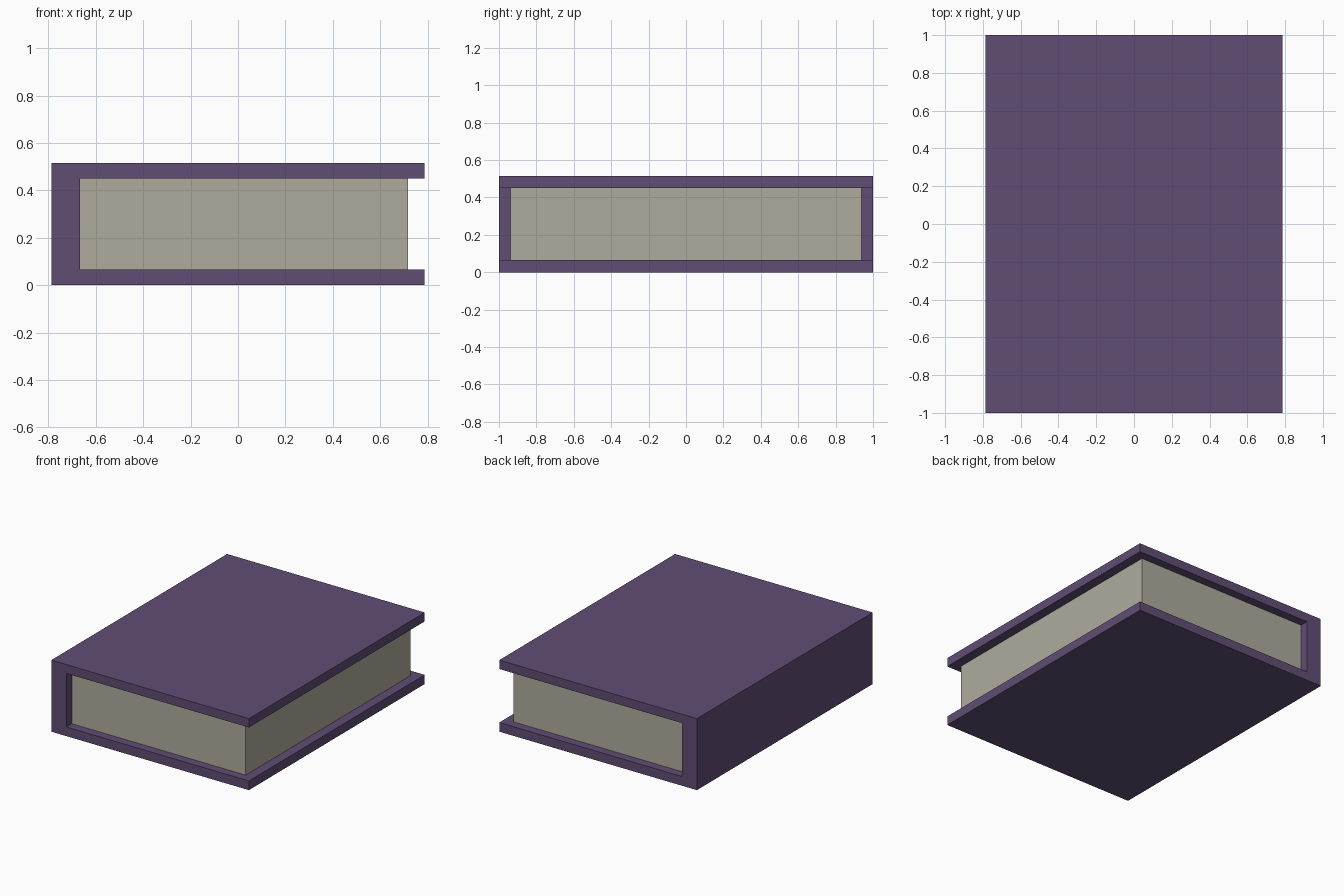
import bpy
import bmesh

if "Cube" in bpy.data.objects:
    bpy.data.objects.remove(bpy.data.objects["Cube"])


def material(name, rgb):
    mat = bpy.data.materials.new(name)
    mat.diffuse_color = (*rgb, 1.0)
    mat.use_nodes = True
    mat.node_tree.nodes["Principled BSDF"].inputs["Base Color"].default_value = mat.diffuse_color
    return mat


def extrude_profile(name, points, half_depth, mat):
    """Extrude an x-z outline symmetrically along y."""
    bm = bmesh.new()
    face = bm.faces.new([bm.verts.new((x, -half_depth, z)) for x, z in points])
    result = bmesh.ops.extrude_face_region(bm, geom=[face])
    moved = [v for v in result["geom"] if isinstance(v, bmesh.types.BMVert)]
    bmesh.ops.translate(bm, verts=moved, vec=(0, 2 * half_depth, 0))
    bmesh.ops.recalc_face_normals(bm, faces=bm.faces)
    mesh = bpy.data.meshes.new(name)
    bm.to_mesh(mesh)
    bm.free()
    mesh.materials.append(mat)
    obj = bpy.data.objects.new(name, mesh)
    bpy.context.collection.objects.link(obj)
    return obj


purple = material("purple cover", (0.115, 0.075, 0.175))
paper = material("aged paper", (0.43, 0.415, 0.34))

WIDTH, HEIGHT = 0.787, 0.515          # half width and full thickness
BOARD_LOW, BOARD_HIGH = 0.066, 0.451  # inner faces of the two boards
SPINE, FORE_EDGE = -0.667, 0.718      # ends of the page block

# Cover: two boards joined by a thick square spine
extrude_profile("cover", [
    (-WIDTH, 0), (WIDTH, 0), (WIDTH, BOARD_LOW), (SPINE, BOARD_LOW),
    (SPINE, BOARD_HIGH), (WIDTH, BOARD_HIGH), (WIDTH, HEIGHT), (-WIDTH, HEIGHT),
], 1.0, purple)

# Page block, set back from the cover edges
extrude_profile("page_block", [
    (SPINE, BOARD_LOW), (FORE_EDGE, BOARD_LOW),
    (FORE_EDGE, BOARD_HIGH), (SPINE, BOARD_HIGH),
], 0.938, paper)
